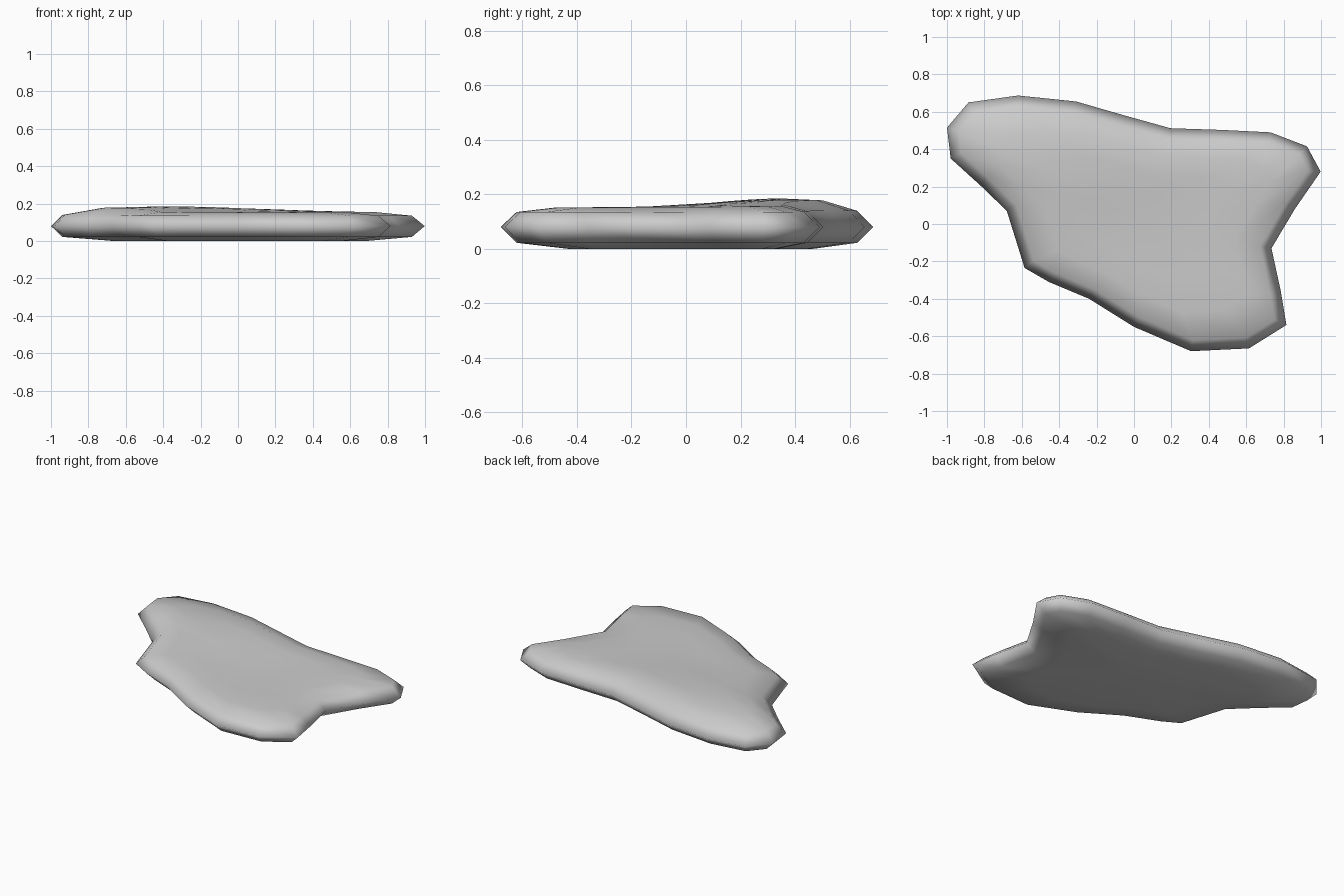
import bpy, bmesh, math
from mathutils import Vector

if "Cube" in bpy.data.objects:
    bpy.data.objects.remove(bpy.data.objects["Cube"])

# Slab outline seen from above, clockwise
outline = [Vector(p) for p in [
    (-1.0, .515), (-.885, .65), (-.62, .687), (-.31, .655), (-.05, .58), (.195, .512),
    (.47, .503), (.73, .49), (.925, .415), (.998, .28), (.86, .08), (.735, -.13),
    (.785, -.36), (.815, -.54), (.615, -.665), (.305, -.68), (.0, -.55), (-.24, -.40),
    (-.455, -.31), (-.585, -.235), (-.68, .07), (-.82, .205), (-.98, .35)]]
centre = Vector((.05, .05))


def inset(points, d):
    """Mitred inward offset of a clockwise loop."""
    out = []
    for i, p in enumerate(points):
        a = (p - points[i - 1]).normalized()
        b = (points[(i + 1) % len(points)] - p).normalized()
        na, nb = Vector((a.y, -a.x)), Vector((b.y, -b.x))
        n = (na + nb).normalized()
        out.append(p + n * d / max(n.dot(na), .6))
    return out


def scaled(points, s):
    return [centre + (p - centre) * s for p in points]


def top_z(p):
    """Gentle swelling towards the back left."""
    return .152 + .033 * math.exp(-((p.x + .38) ** 2 / .5 + (p.y - .35) ** 2 / .1))


bm = bmesh.new()


def ring(points, z):
    return [bm.verts.new((p.x, p.y, z(p) if callable(z) else z)) for p in points]


# Stacked loops: underside, bevelled rim, swollen top
rim = inset(outline, .058)
loops = [ring(scaled(rim, .72), 0), ring(rim, .022), ring(outline, .08),
         ring(rim, lambda p: .135 + .3 * (top_z(p) - .152))]
loops += [ring(scaled(rim, s), top_z) for s in (.78, .52, .26)]
for lo, hi in zip(loops, loops[1:]):
    for i in range(len(lo)):
        j = (i + 1) % len(lo)
        bm.faces.new((lo[i], lo[j], hi[j], hi[i]))
for loop in (loops[0], loops[-1]):
    z = 0 if loop is loops[0] else top_z(centre)
    hub = bm.verts.new((centre.x, centre.y, z))
    for i in range(len(loop)):
        bm.faces.new((loop[i - 1], loop[i], hub))
bmesh.ops.recalc_face_normals(bm, faces=bm.faces)
for f in bm.faces:
    f.smooth = True

mesh = bpy.data.meshes.new("stone_slab")
bm.to_mesh(mesh)
bm.free()
bpy.context.collection.objects.link(bpy.data.objects.new("stone_slab", mesh))
